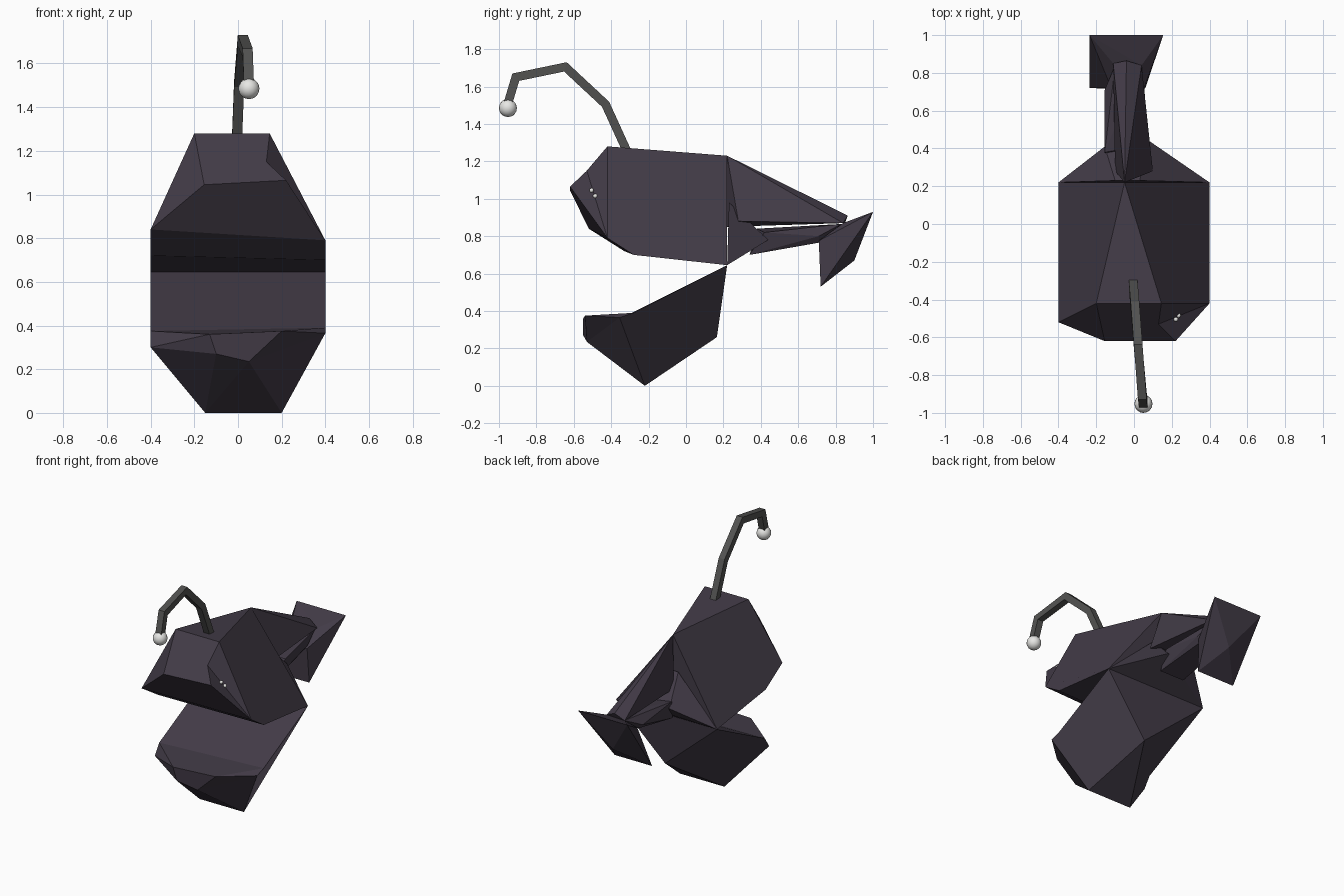
import bpy, bmesh
from mathutils import Vector

cube = bpy.data.objects.get("Cube")
if cube:
    bpy.data.objects.remove(cube, do_unlink=True)


def material(name, rgb):
    m = bpy.data.materials.new(name)
    m.use_nodes = True
    m.diffuse_color = (*rgb, 1)
    bsdf = next(n for n in m.node_tree.nodes if n.type == 'BSDF_PRINCIPLED')
    bsdf.inputs["Base Color"].default_value = (*rgb, 1)
    return m


skin = material("dark purple skin", (0.055, 0.044, 0.063))
stalk = material("grey stalk", (0.085, 0.085, 0.082))
white = material("pale glow", (0.8, 0.8, 0.78))


def finish(name, bm, mat):
    bmesh.ops.recalc_face_normals(bm, faces=bm.faces[:])
    mesh = bpy.data.meshes.new(name)
    bm.to_mesh(mesh)
    bm.free()
    ob = bpy.data.objects.new(name, mesh)
    mesh.materials.append(mat)
    bpy.context.collection.objects.link(ob)
    return ob


def shell(name, points, faces):
    """Closed faceted solid; points are keyed by letter, faces are words."""
    bm = bmesh.new()
    verts = {k: bm.verts.new(p) for k, p in points.items()}
    for word in faces.split():
        bm.faces.new([verts[c] for c in word])
    return finish(name, bm, skin)


def hull(name, points):
    """Convex faceted solid around a few corner points."""
    bm = bmesh.new()
    for p in points:
        bm.verts.new(p)
    res = bmesh.ops.convex_hull(bm, input=bm.verts[:])
    loose = [v for v in bm.verts if not v.link_faces]
    bmesh.ops.delete(bm, geom=loose, context='VERTS')
    return finish(name, bm, skin)


def ball(name, centre, radius):
    bm = bmesh.new()
    bmesh.ops.create_uvsphere(bm, u_segments=16, v_segments=10, radius=radius)
    bmesh.ops.translate(bm, verts=bm.verts[:], vec=centre)
    ob = finish(name, bm, white)
    ob.data.shade_smooth()
    return ob


HINGE_R, HINGE_L = (-.4, .22, .645), (.4, .22, .645)
CROWN = (-.05, .22, 1.23)

# Upper head: brow A B, crown C, lip D E, eye notch F, cheeks G H, palate I J
shell("upper_head", dict(
    A=(-.2, -.42, 1.28), B=(.145, -.42, 1.28), C=CROWN,
    D=(-.155, -.62, 1.045), E=(.22, -.62, 1.065), F=(.13, -.53, 1.15),
    G=(-.4, -.52, .84), H=(.4, -.42, .79),
    I=(-.4, -.33, .72), J=(.4, -.28, .70), K=HINGE_R, L=HINGE_L),
    "ABC ABFED AGD FEH BFH DEHG GHJI IJLK ACKIG BCLJH CKL")

# Lower jaw: chin A B, throat C, lip front D E, lip top P Q
shell("lower_jaw", dict(
    A=(-.15, -.22, 0), B=(.2, -.22, 0), C=(.05, .165, .26),
    D=(-.1, -.55, .27), E=(.05, -.53, .235),
    P=(-.13, -.55, .36), Q=(.2, -.54, .375),
    G=(-.4, -.37, .30), H=(.4, -.355, .365),
    I=(-.4, -.32, .375), J=(.4, -.28, .39), K=HINGE_R, L=HINGE_L),
    "ABC AED ABE AGD DGP PDEQ EQH EBH PGI PQJI QHJ IJLK GACKI HBCLJ CKL")

# Tail: back ridge, lower trunk and the wedge joining it to the hinge
hull("tail_ridge", [CROWN, (.1, .28, .88), (-.1, .28, .88), (-.05, .22, .85),
                    (-.04, .865, .91), (.04, .84, .87), (-.11, .85, .87)])
hull("tail_trunk", [(-.155, .38, .84), (.08, .42, .82), (.06, .34, .70),
                    (-.13, .34, .70), (-.155, .71, .80), (.055, .71, .80),
                    (-.12, .71, .765), (.03, .71, .765),
                    (.03, .83, .865), (-.1, .84, .865)])
hull("tail_root", [HINGE_R, HINGE_L, (.08, .44, .78), (-.155, .41, .80),
                   (.03, .23, .98), (-.1, .23, .98)])

# Tail fin: slanted paddle with a shallow bulge behind
hull("tail_fin", [(-.235, 1, .93), (.155, 1, .93), (.06, .72, .53),
                  (-.235, .72, .53), (-.05, .9, .67), (.05, .71, .775),
                  (-.12, .72, .77), (.04, .84, .87), (-.11, .85, .87)])

# Lure stalk: square tube bent forward over the head
path = [Vector(p) for p in [(-.006, -.30, 1.22), (.005, -.43, 1.505),
                            (.022, -.645, 1.705), (.044, -.91, 1.65),
                            (.05, -.955, 1.50)]]
half = .023
bm = bmesh.new()
rings = []
for i, p in enumerate(path):
    back = (p - path[max(i - 1, 0)]).normalized()
    ahead = (path[min(i + 1, len(path) - 1)] - p).normalized()
    t = (back + ahead).normalized()
    side = Vector((1, 0, 0))
    up = t.cross(side).normalized()
    mitre = half / max(t.dot(ahead if ahead.length else back), .5)
    rings.append([bm.verts.new(p + side * half * a + up * mitre * b)
                  for a, b in ((-1, -1), (1, -1), (1, 1), (-1, 1))])
for r, s in zip(rings, rings[1:]):
    for j in range(4):
        k = (j + 1) % 4
        bm.faces.new((r[j], r[k], s[k], s[j]))
bm.faces.new(rings[0])
bm.faces.new(rings[-1])
finish("lure_stalk", bm, stalk)

# Lure bulb and the small eye glints
ball("lure_bulb", (.05, -.952, 1.485), .048)
for i, c in enumerate([(.222, -.505, 1.045), (.236, -.485, 1.015)]):
    ball(f"eye_glint_{i + 1}", c, .012)
